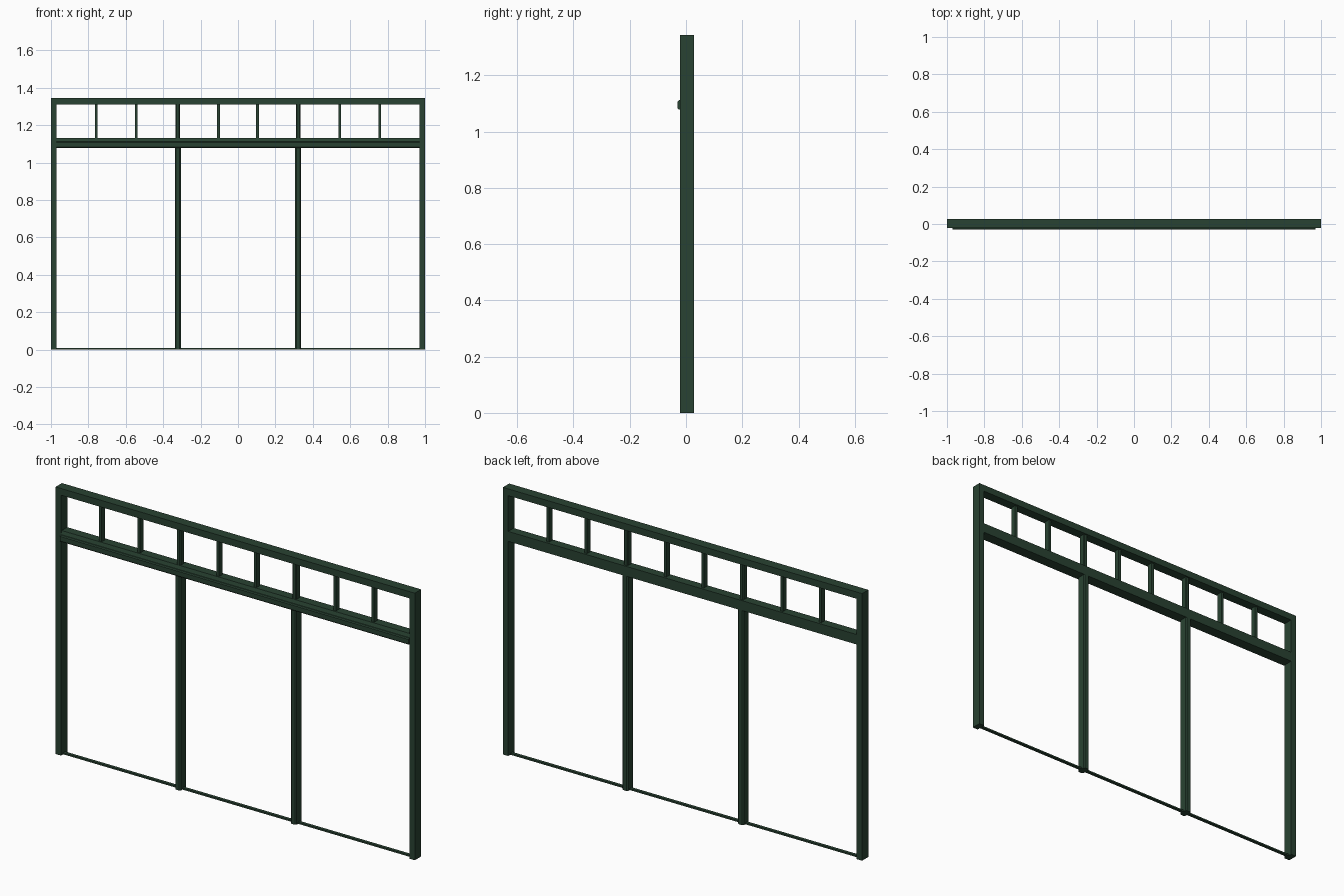
import bpy

if "Cube" in bpy.data.objects:
    bpy.data.objects.remove(bpy.data.objects["Cube"])

green = bpy.data.materials.new("dark_green_paint")
green.diffuse_color = (0.022, 0.055, 0.032, 1)
green.use_nodes = True
green.node_tree.nodes["Principled BSDF"].inputs["Base Color"].default_value = green.diffuse_color

YF, YB = -0.022, 0.028   # front and back of the main frame
YM = (YF + YB) / 2


def prism(name, outline, axis, a, b):
    """Extrude a 2D outline along x (outline = y,z) or z (outline = x,y)."""
    def point(p, t):
        return (t, p[0], p[1]) if axis == "x" else (p[0], p[1], t)
    n = len(outline)
    verts = [point(p, t) for t in (a, b) for p in outline]
    faces = [tuple(range(n))[::-1], tuple(range(n, 2 * n))]
    faces += [(i, (i + 1) % n, n + (i + 1) % n, n + i) for i in range(n)]
    me = bpy.data.meshes.new(name)
    me.from_pydata(verts, [], faces)
    me.materials.append(green)
    ob = bpy.data.objects.new(name, me)
    bpy.context.collection.objects.link(ob)
    return ob


def rect(cx, cy, w, d, c=0.0):
    """Rectangle outline, with cut corners when c is set."""
    x, y = w / 2, d / 2
    if not c:
        return [(cx - x, cy - y), (cx + x, cy - y), (cx + x, cy + y), (cx - x, cy + y)]
    pts = [(-x + c, -y), (x - c, -y), (x, -y + c), (x, y - c),
           (x - c, y), (-x + c, y), (-x, y - c), (-x, -y + c)]
    return [(cx + px, cy + py) for px, py in pts]


# Outer posts, mullions and upper glazing bars, mirrored left and right
for side, s in (("left", -1), ("right", 1)):
    prism(f"{side}_post", rect(s * 0.985, YM, 0.03, YB - YF), "z", 0, 1.344)
    prism(f"{side}_mullion", rect(s * 0.322, YM, 0.032, YB - YF, 0.006), "z", 0, 1.085)
    prism(f"{side}_upper_mullion", rect(s * 0.322, YM, 0.022, 0.034, 0.004), "z", 1.125, 1.315)
    for i, x in enumerate((0.104, 0.545, 0.758)):
        prism(f"{side}_glazing_bar_{i + 1}", rect(s * x, YM, 0.014, 0.028), "z", 1.125, 1.315)

# Head rail across the top
prism("head_rail", rect(YM, 1.327, YB - YF, 0.034), "x", -0.97, 0.97)

# Transom with a projecting nosing along its lower front
prism("transom", [(YB, 1.08), (YB, 1.13), (-0.016, 1.13), (YF, 1.112),
                  (-0.026, 1.111), (-0.03, 1.106), (-0.03, 1.083),
                  (-0.027, 1.079), (YF, 1.079)], "x", -0.97, 0.97)

# Thin threshold strip
prism("threshold", rect(YM, 0.004, 0.016, 0.008), "x", -0.97, 0.97)

# Consistent outward normals
import bmesh
for ob in bpy.data.objects:
    bm = bmesh.new()
    bm.from_mesh(ob.data)
    bmesh.ops.recalc_face_normals(bm, faces=bm.faces)
    bm.to_mesh(ob.data)
    bm.free()
